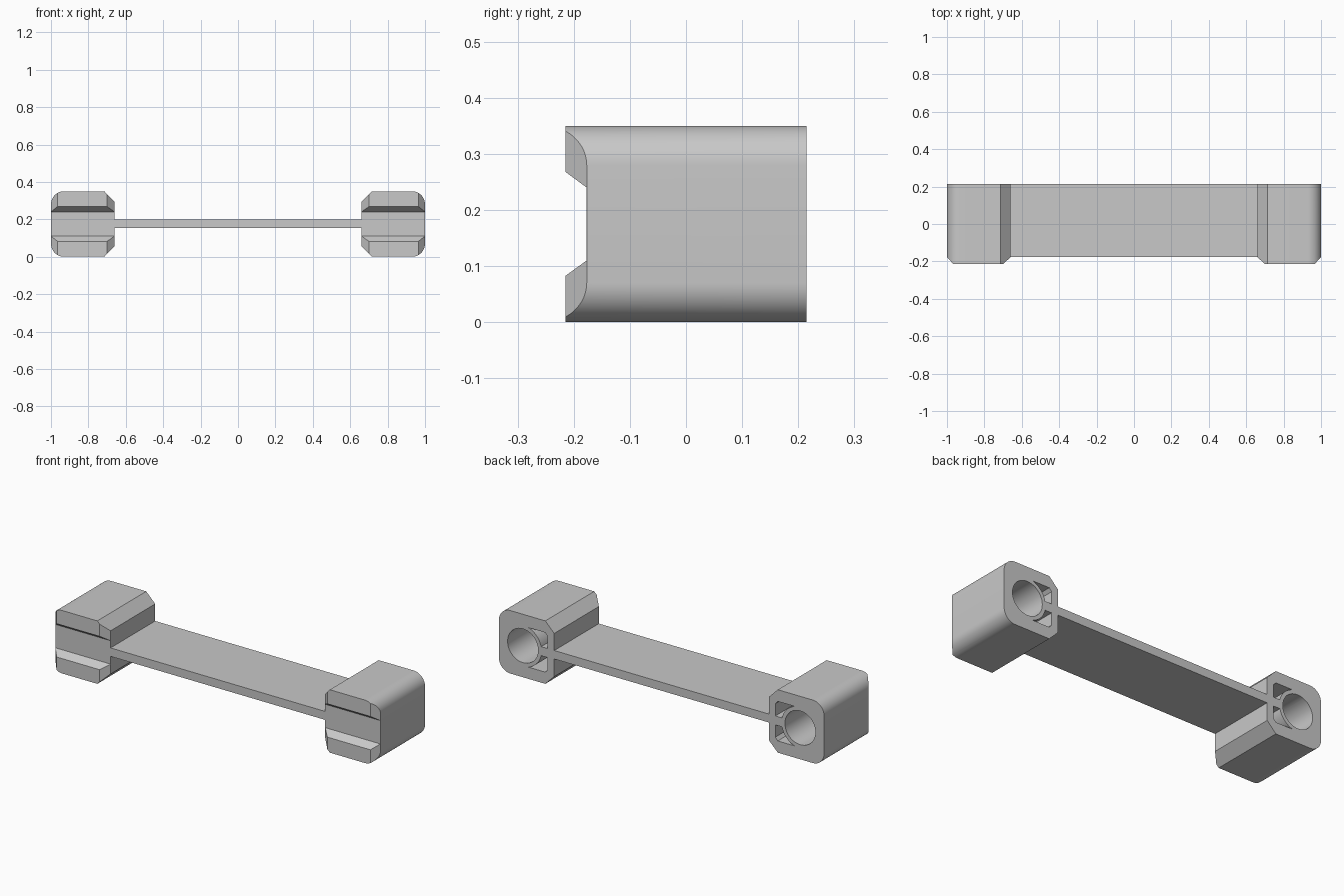
import bpy, bmesh, math
from mathutils import Vector

cube = bpy.data.objects.get("Cube")
if cube:
    bpy.data.objects.remove(cube, do_unlink=True)

grey = bpy.data.materials.new("light_grey")
grey.use_nodes = True
colour = (0.58, 0.58, 0.58, 1)
grey.diffuse_color = colour
grey.node_tree.nodes["Principled BSDF"].inputs["Base Color"].default_value = colour

MID = 0.175               # mid height of everything
FRONT, BACK = -0.215, 0.215
RECESS = -0.177           # floor of the front channel
HOLE_X = 0.853


def prism(name, points, axis, start, end):
    """Extrude a 2D profile along x, y or z (profile uses the other two axes in order)."""
    bm = bmesh.new()

    def place(p, t):
        co = list(p)
        co.insert("xyz".index(axis), t)
        return bm.verts.new(co)

    a = [place(p, start) for p in points]
    b = [place(p, end) for p in points]
    bm.faces.new(a)
    bm.faces.new(b)
    for i in range(len(a)):
        j = (i + 1) % len(a)
        bm.faces.new((a[i], a[j], b[j], b[i]))
    bmesh.ops.recalc_face_normals(bm, faces=bm.faces)
    mesh = bpy.data.meshes.new(name)
    bm.to_mesh(mesh)
    bm.free()
    mesh.materials.append(grey)
    obj = bpy.data.objects.new(name, mesh)
    bpy.context.collection.objects.link(obj)
    return obj


def arc(cx, cz, r, a0, a1, n):
    angles = [math.radians(a0 + (a1 - a0) * i / n) for i in range(n + 1)]
    return [(cx + r * math.cos(a), cz + r * math.sin(a)) for a in angles]


def carve(obj, cutter, operation="DIFFERENCE"):
    mod = obj.modifiers.new("carve", "BOOLEAN")
    mod.object, mod.operation, mod.solver = cutter, operation, "EXACT"
    cutter.hide_render = True
    graph = bpy.context.evaluated_depsgraph_get()
    mesh = bpy.data.meshes.new_from_object(obj.evaluated_get(graph))
    obj.modifiers.clear()
    obj.data = mesh
    bpy.data.objects.remove(cutter, do_unlink=True)


def end_block(name, s):
    def side(points):
        return [(s * x, v) for x, v in points]

    # Body: rounded outer corners, bevelled inner corners
    outline = [(0.715, 0), *arc(0.93, 0.07, 0.07, -90, 0, 12),
               *arc(0.93, 0.28, 0.07, 0, 90, 12),
               (0.715, 0.35), (0.66, 0.295), (0.66, 0.055)]
    block = prism(name, side(outline), "y", FRONT, BACK)

    # Bevelled front side edges
    plan = [(0.62, 0.3), (0.62, -0.139), (0.71, -0.2245),
            (0.956, -0.2245), (1.035, -0.139), (1.035, 0.3)]
    carve(block, prism("plan_cutter", side(plan), "z", -0.1, 0.5), "INTERSECT")

    # Flared channel across the front
    channel = [(RECESS, 0.11), (RECESS, 0.24), (-0.253, 0.296), (-0.253, 0.055)]
    carve(block, prism("channel_cutter", channel, "x", s * 0.5, s * 1.1))

    # Round socket in the back
    ring = arc(HOLE_X, MID, 0.094, 0, 352.5, 47)
    carve(block, prism("socket_cutter", side(ring), "y", -0.14, 0.3))

    # Two hollow pockets beside the socket wall, split by a web
    for up in (1, -1):
        pocket = [(0.70, 0.025), (0.70, 0.093), (0.715, 0.11),
                  *arc(HOLE_X, 0, 0.115, 107, 167.5, 12)]
        pocket = [(x, MID + up * z) for x, z in pocket]
        carve(block, prism("pocket_cutter", side(pocket), "y", -0.14, 0.3))
    return block


parts = [end_block("left_block", 1), end_block("right_block", -1)]

# Thin plate joining the blocks
plate = [(-0.66, 0.153), (0.66, 0.153), (0.66, 0.2), (-0.66, 0.2)]
parts.append(prism("connecting_plate", plate, "y", RECESS, BACK))

bpy.ops.object.select_all(action="DESELECT")
for part in parts:
    part.select_set(True)
bpy.context.view_layer.objects.active = parts[0]
bpy.ops.object.shade_smooth_by_angle(angle=math.radians(25))
